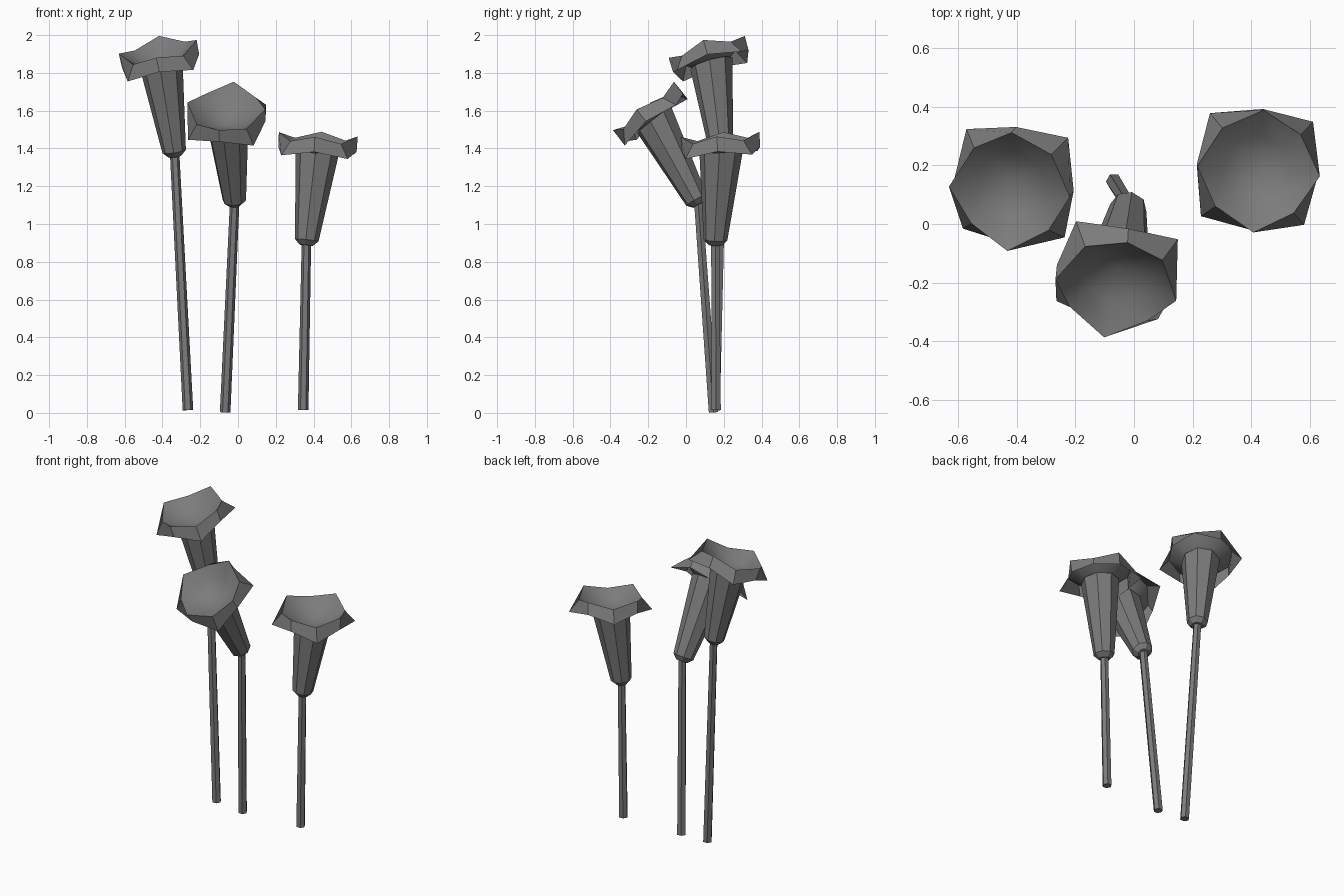
import bpy, bmesh
from math import sin, cos, pi, radians
from mathutils import Vector

if "Cube" in bpy.data.objects:
    bpy.data.objects.remove(bpy.data.objects["Cube"])

N = 8
dark = bpy.data.materials.new("dark_grey")
dark.diffuse_color = (0.2, 0.2, 0.2, 1)
dark.use_nodes = True
dark.node_tree.nodes["Principled BSDF"].inputs["Base Color"].default_value = dark.diffuse_color


def ring(bm, centre, normal, radii, drops, turn, n=N):
    """Ring of vertices; radii and drops alternate between even and odd corners."""
    w = Vector(normal).normalized()
    v = w.cross(Vector((1, 0, 0))).normalized()
    u = v.cross(w)
    out = []
    for i in range(n):
        a = radians(turn) + 2 * pi * i / n
        r, d = radii[i % 2], drops[i % 2]
        out.append(bm.verts.new(Vector(centre) + r * (cos(a) * u + sin(a) * v) - d * w))
    return out


def bridge(bm, a, b, smooth=False):
    for i in range(len(a)):
        j = (i + 1) % len(a)
        f = bm.faces.new((a[i], a[j], b[j], b[i]))
        f.smooth = smooth


def finish(bm, name):
    bmesh.ops.recalc_face_normals(bm, faces=bm.faces[:])
    me = bpy.data.meshes.new(name)
    bm.to_mesh(me)
    bm.free()
    me.materials.append(dark)
    ob = bpy.data.objects.new(name, me)
    bpy.context.collection.objects.link(ob)


def loft(stations, turn, n):
    """Faceted tube through (centre, axis, radius) stations, closed at the bottom."""
    bm = bmesh.new()
    rings = [ring(bm, c, ax, (r, r), (0, 0), turn, n) for c, ax, r in stations]
    for a, b in zip(rings, rings[1:]):
        bridge(bm, a, b)
    bm.faces.new(rings[0])
    return bm, rings


def flower(tag, foot, base, lip, normal, turn):
    foot, base, lip = Vector(foot), Vector(base), Vector(lip)
    normal = Vector(normal).normalized()
    axis = (lip - base).normalized()

    # stem
    d = (base - foot).normalized()
    bm, rings = loft([(foot, d, 0.028), (base, d, 0.025)], 0, 6)
    bm.faces.new(rings[-1])
    finish(bm, "stem_" + tag)

    # tapered tube with a small bevelled bottom
    bm, _ = loft([(base - axis * 0.008, axis, 0.035),
                  (base + axis * 0.02, axis, 0.063),
                  (lip - normal * 0.092, normal, 0.116)], turn, N)
    finish(bm, "flower_tube_" + tag)

    # bowl, wavy lip and folded-down petals
    bm = bmesh.new()
    throat = ring(bm, lip, normal, (0.118, 0.118), (0.08, 0.085), turn)
    rim = ring(bm, lip, normal, (0.21, 0.19), (0, 0.035), turn)
    hem = ring(bm, lip, normal, (0.208, 0.25), (0.08, 0.11), turn)
    pit = bm.verts.new(lip - normal * 0.125)
    for i in range(N):
        f = bm.faces.new((pit, throat[i], throat[(i + 1) % N]))
        f.smooth = True
    bridge(bm, throat, rim, True)
    bridge(bm, rim, hem)
    finish(bm, "flower_petals_" + tag)


flower("left", (-0.265, 0.155, 0.015), (-0.335, 0.19, 1.365),
       (-0.425, 0.11, 1.938), (-0.2, -0.28, 1), -2)
flower("middle", (-0.068, 0.145, 0.003), (-0.018, 0.065, 1.11),
       (-0.062, -0.225, 1.625), (-0.05, -0.78, 1), -11)
flower("right", (0.345, 0.16, 0.015), (0.362, 0.155, 0.895),
       (0.425, 0.18, 1.475), (0.05, -0.07, 1), -5)
